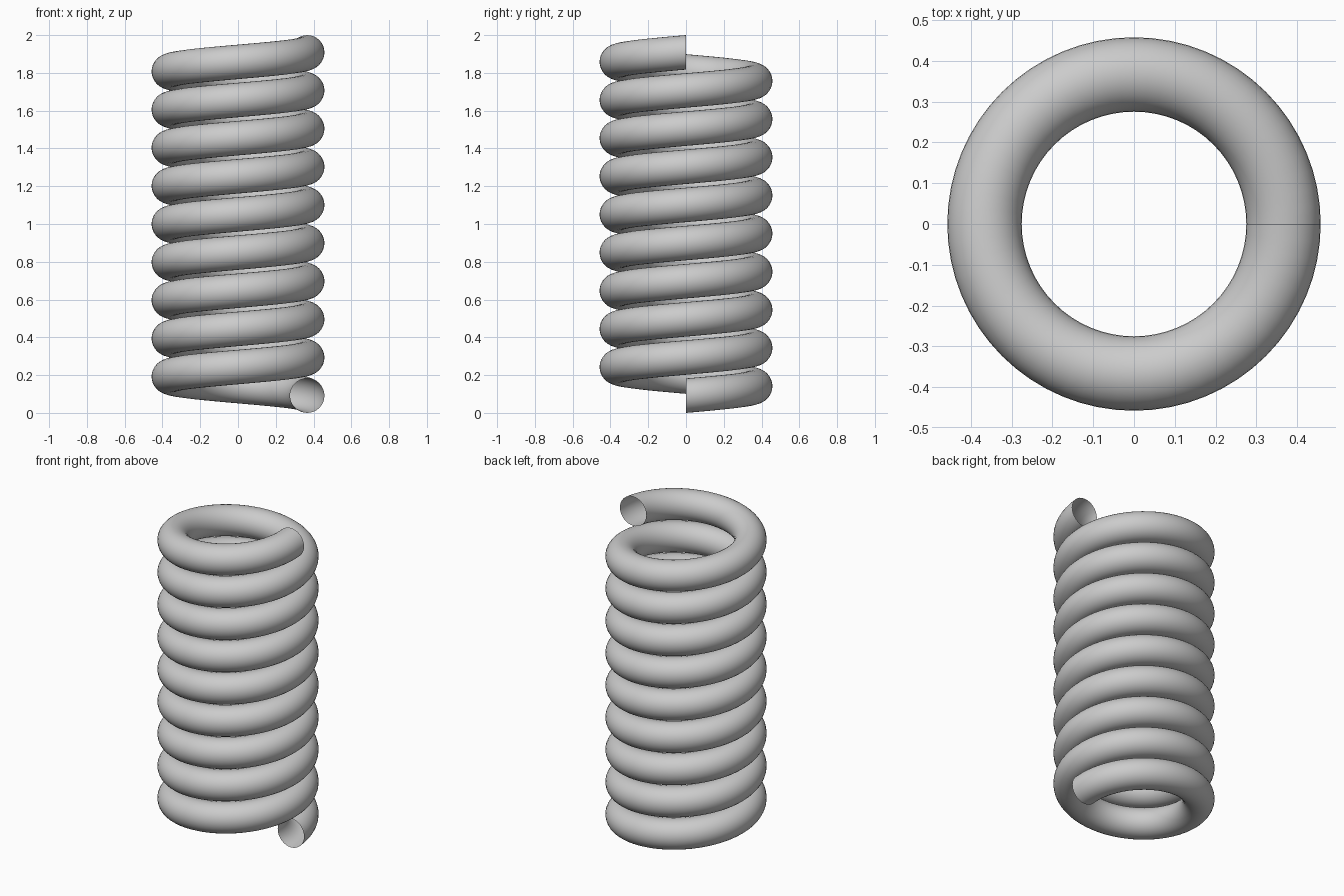
import bpy, bmesh, math
from mathutils import Vector

if "Cube" in bpy.data.objects:
    bpy.data.objects.remove(bpy.data.objects["Cube"])

COIL_R, WIRE_R, TURNS = 0.3665, 0.0912, 9
SIDES, STEPS = 32, 64
PITCH = (2 - 2 * WIRE_R) / TURNS

bm = bmesh.new()

# Wire cross-section: upright circle at the lower end of the coil
ring = []
for i in range(SIDES):
    a = 2 * math.pi * i / SIDES
    ring.append(bm.verts.new((COIL_R + WIRE_R * math.cos(a), 0,
                              WIRE_R + WIRE_R * math.sin(a))))
edges = [bm.edges.new((ring[i], ring[(i + 1) % SIDES])) for i in range(SIDES)]

# Sweep it up the helix, leaving the wire ends open
bmesh.ops.spin(bm, geom=ring + edges, cent=(0, 0, 0), axis=(0, 0, 1),
               dvec=Vector((0, 0, PITCH / STEPS)), angle=2 * math.pi * TURNS,
               steps=TURNS * STEPS, use_merge=False, use_duplicate=False)
bmesh.ops.recalc_face_normals(bm, faces=bm.faces[:])
for f in bm.faces:
    f.smooth = True

mesh = bpy.data.meshes.new("spring_coil")
bm.to_mesh(mesh)
bm.free()
coil = bpy.data.objects.new("spring_coil", mesh)
bpy.context.collection.objects.link(coil)

# Plain grey metal
grey = bpy.data.materials.new("light_grey")
grey.diffuse_color = (0.6, 0.6, 0.6, 1)
grey.use_nodes = True
grey.node_tree.nodes["Principled BSDF"].inputs["Base Color"].default_value = grey.diffuse_color
mesh.materials.append(grey)
